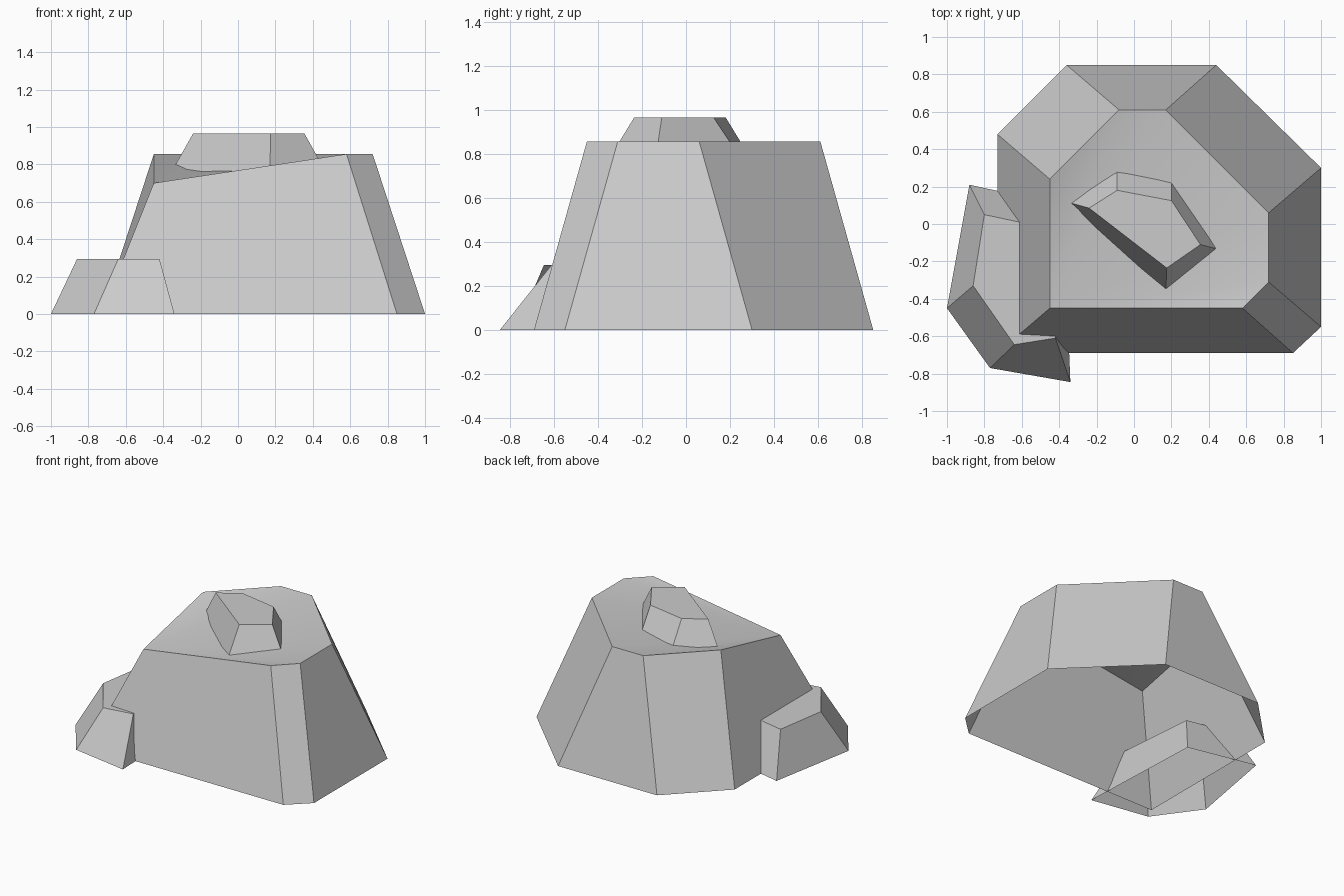
import bpy
import bmesh
import math

cube = bpy.data.objects.get("Cube")
if cube:
    bpy.data.objects.remove(cube, do_unlink=True)

stone = bpy.data.materials.new("stone_grey")
stone.use_nodes = True
stone.diffuse_color = (0.6, 0.6, 0.6, 1)
stone.node_tree.nodes["Principled BSDF"].inputs["Base Color"].default_value = (0.6, 0.6, 0.6, 1)


def make_rock(name, base, top, base_z, top_z, first_drop=0.0):
    """Tapered rock, open underneath; its cap fans out from the first corner."""
    bm = bmesh.new()
    low = [bm.verts.new((x, y, base_z)) for x, y in base]
    high = [bm.verts.new((x, y, top_z)) for x, y in top]
    high[0].co.z -= first_drop
    count = len(base)
    for i in range(count):
        j = (i + 1) % count
        bm.faces.new((low[i], low[j], high[j], high[i]))
    if first_drop:
        for i in range(1, count - 1):
            bm.faces.new((high[0], high[i], high[i + 1]))
    else:
        bm.faces.new(high)
    mesh = bpy.data.meshes.new(name)
    bm.to_mesh(mesh)
    bm.free()
    mesh.materials.append(stone)
    obj = bpy.data.objects.new(name, mesh)
    bpy.context.collection.objects.link(obj)
    bpy.ops.object.select_all(action="DESELECT")
    obj.select_set(True)
    bpy.context.view_layer.objects.active = obj
    bpy.ops.object.shade_smooth_by_angle(angle=math.radians(20))
    return obj


# Large boulder with one dipped corner
make_rock(
    "main_boulder",
    [(-.73, -.69), (.85, -.69), (1, -.55), (1, .3), (.44, .85), (-.36, .85), (-.73, .48)],
    [(-.45, -.45), (.58, -.45), (.72, -.31), (.72, .06), (.17, .61), (-.08, .61), (-.45, .24)],
    0, .855, first_drop=.155)

# Small rock leaning into the boulder's side
make_rock(
    "side_rock",
    [(-1, -.45), (-.77, -.77), (-.34, -.845), (-.38, .1), (-.88, .21)],
    [(-.86, -.33), (-.64, -.645), (-.42, -.61), (-.47, -.02), (-.8, .05)],
    0, .295)

# Flat slab sunk into the top of the boulder
make_rock(
    "top_rock",
    [(-.356, .117), (.17, -.36), (.47, -.14), (.2, .26), (-.09, .305)],
    [(-.24, .085), (.175, -.235), (.355, -.11), (.2, .125), (-.09, .18)],
    .76, .965)
